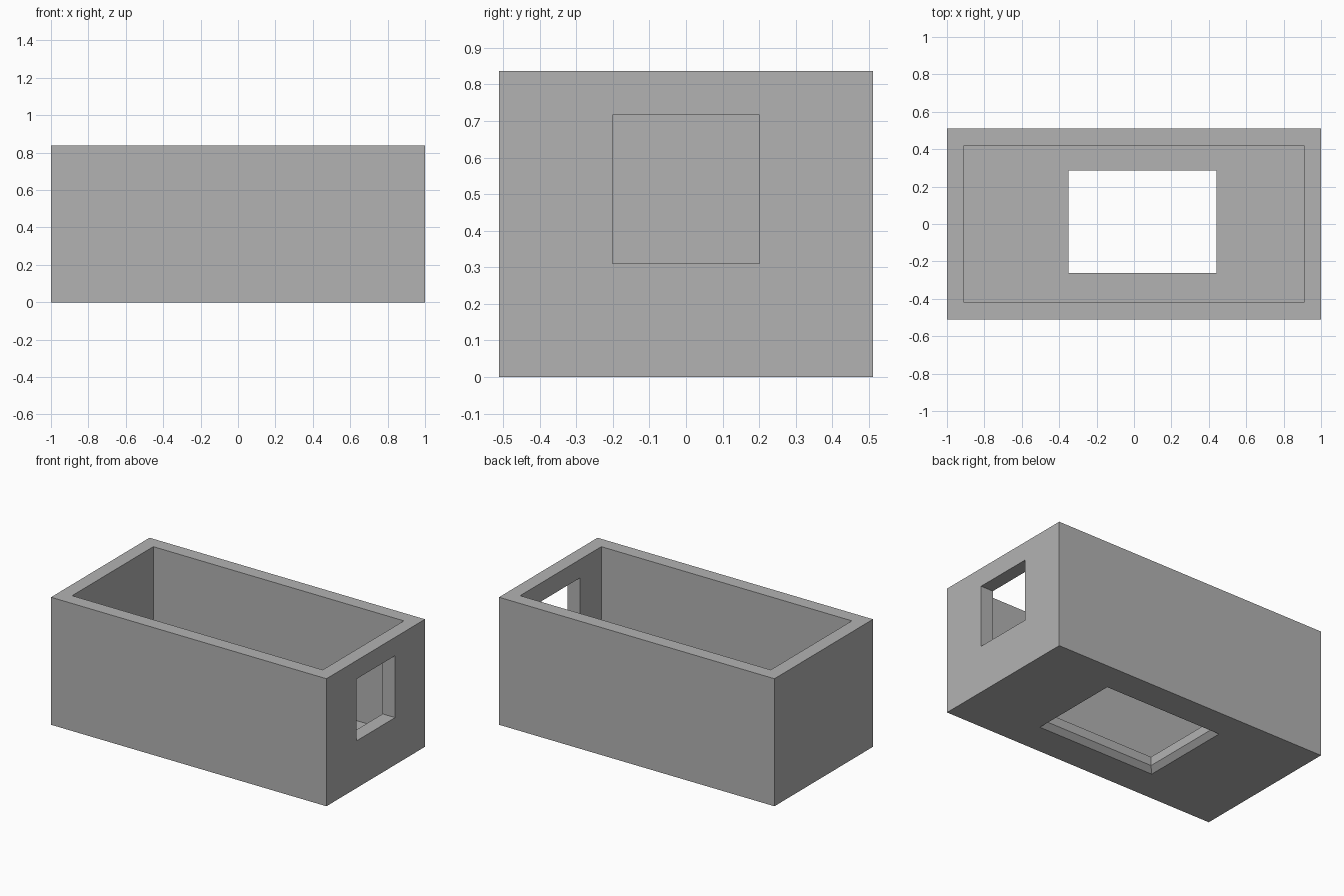
import bpy
import bmesh

if "Cube" in bpy.data.objects:
    bpy.data.objects.remove(bpy.data.objects["Cube"], do_unlink=True)

HALF_X, HALF_Y, HEIGHT = 1.0, 0.511, 0.837
WALL = 0.09
CHAMFER = 0.032

grey = bpy.data.materials.new("light_grey")
grey.use_nodes = True
colour = (0.45, 0.45, 0.45, 1)
grey.diffuse_color = colour
grey.node_tree.nodes["Principled BSDF"].inputs["Base Color"].default_value = colour


def block(name, x0, x1, y0, y1, levels):
    """Rectangular prism; each level is (height, outward offset)."""
    bm = bmesh.new()
    rings = [[bm.verts.new((x, y, z)) for x, y in
              ((x0 - o, y0 - o), (x1 + o, y0 - o), (x1 + o, y1 + o), (x0 - o, y1 + o))]
             for z, o in levels]
    bm.faces.new(rings[0])
    bm.faces.new(rings[-1])
    for low, high in zip(rings, rings[1:]):
        for i in range(4):
            j = (i + 1) % 4
            bm.faces.new((low[i], low[j], high[j], high[i]))
    bmesh.ops.recalc_face_normals(bm, faces=bm.faces)
    mesh = bpy.data.meshes.new(name)
    bm.to_mesh(mesh)
    bm.free()
    mesh.materials.append(grey)
    obj = bpy.data.objects.new(name, mesh)
    bpy.context.collection.objects.link(obj)
    return obj


def cut(target, cutter):
    """Subtract the cutter, then discard it."""
    cutter.hide_render = True
    mod = target.modifiers.new(cutter.name, 'BOOLEAN')
    mod.operation = 'DIFFERENCE'
    mod.solver = 'EXACT'
    mod.object = cutter
    bpy.context.view_layer.objects.active = target
    bpy.ops.object.modifier_apply(modifier=mod.name)
    bpy.data.objects.remove(cutter, do_unlink=True)


# Outer body
box = block("open_box", -HALF_X, HALF_X, -HALF_Y, HALF_Y, [(0, 0), (HEIGHT, 0)])

# Hollow interior, open at the top
cut(box, block("cavity", WALL - HALF_X, HALF_X - WALL, WALL - HALF_Y, HALF_Y - WALL,
               [(WALL, 0), (HEIGHT + 0.1, 0)]))

# Square window in the +x wall
cut(box, block("window", HALF_X - 2 * WALL, HALF_X + 0.1, -0.201, 0.201,
               [(0.31, 0), (0.716, 0)]))

# Floor opening, chamfered along its underside
cut(box, block("floor_opening", -0.35, 0.44, -0.262, 0.287,
               [(-0.02, CHAMFER + 0.02), (CHAMFER, 0), (2 * WALL, 0)]))
